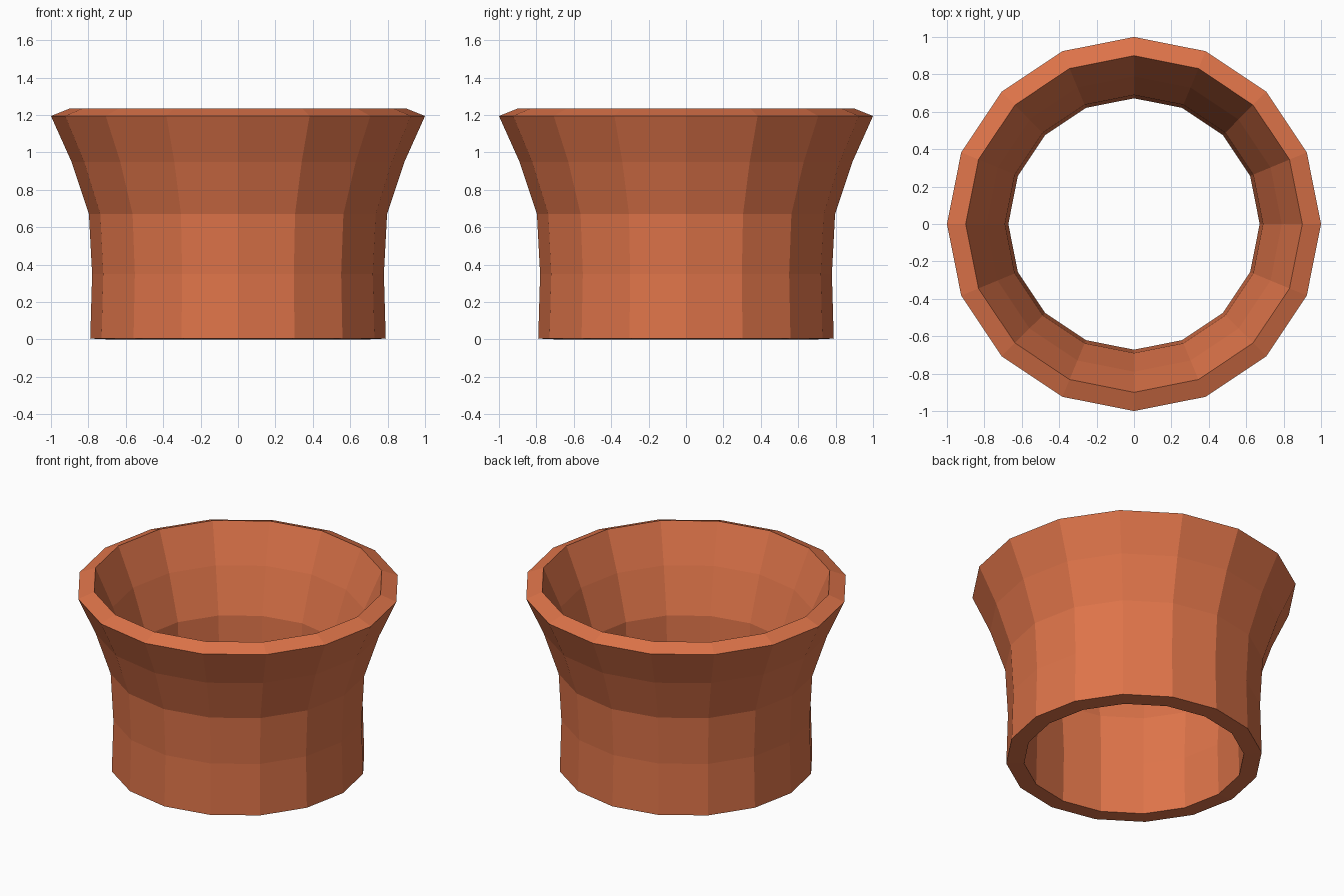
import bpy, bmesh, math

if "Cube" in bpy.data.objects:
    bpy.data.objects.remove(bpy.data.objects["Cube"])

SIDES = 16

# Closed wall cross-section (radius, height): outside up, over the rim, inside down
PROFILE = [
    (0.79, 0.005), (0.78, 0.35), (0.797, 0.67), (0.89, 0.95), (1.0, 1.195),
    (0.90, 1.235), (0.79, 0.98), (0.69, 0.685), (0.672, 0.35), (0.68, 0.0),
]


def lathe(name, profile, sides, material):
    """Spin a closed profile around z into a flat-shaded ring."""
    bm = bmesh.new()
    rings = []
    for i in range(sides):
        a = 2 * math.pi * i / sides
        rings.append([bm.verts.new((r * math.cos(a), r * math.sin(a), z))
                      for r, z in profile])
    n = len(profile)
    for i in range(sides):
        p, q = rings[i], rings[(i + 1) % sides]
        for j in range(n):
            k = (j + 1) % n
            bm.faces.new((p[j], q[j], q[k], p[k]))
    bmesh.ops.recalc_face_normals(bm, faces=bm.faces)
    mesh = bpy.data.meshes.new(name)
    bm.to_mesh(mesh)
    bm.free()
    mesh.materials.append(material)
    obj = bpy.data.objects.new(name, mesh)
    bpy.context.collection.objects.link(obj)
    return obj


# Terracotta clay colour
clay = bpy.data.materials.new("terracotta")
clay.diffuse_color = (0.73, 0.174, 0.067, 1.0)
clay.use_nodes = True
clay.node_tree.nodes["Principled BSDF"].inputs["Base Color"].default_value = clay.diffuse_color

# Open flared collar
lathe("flared_collar", PROFILE, SIDES, clay)
